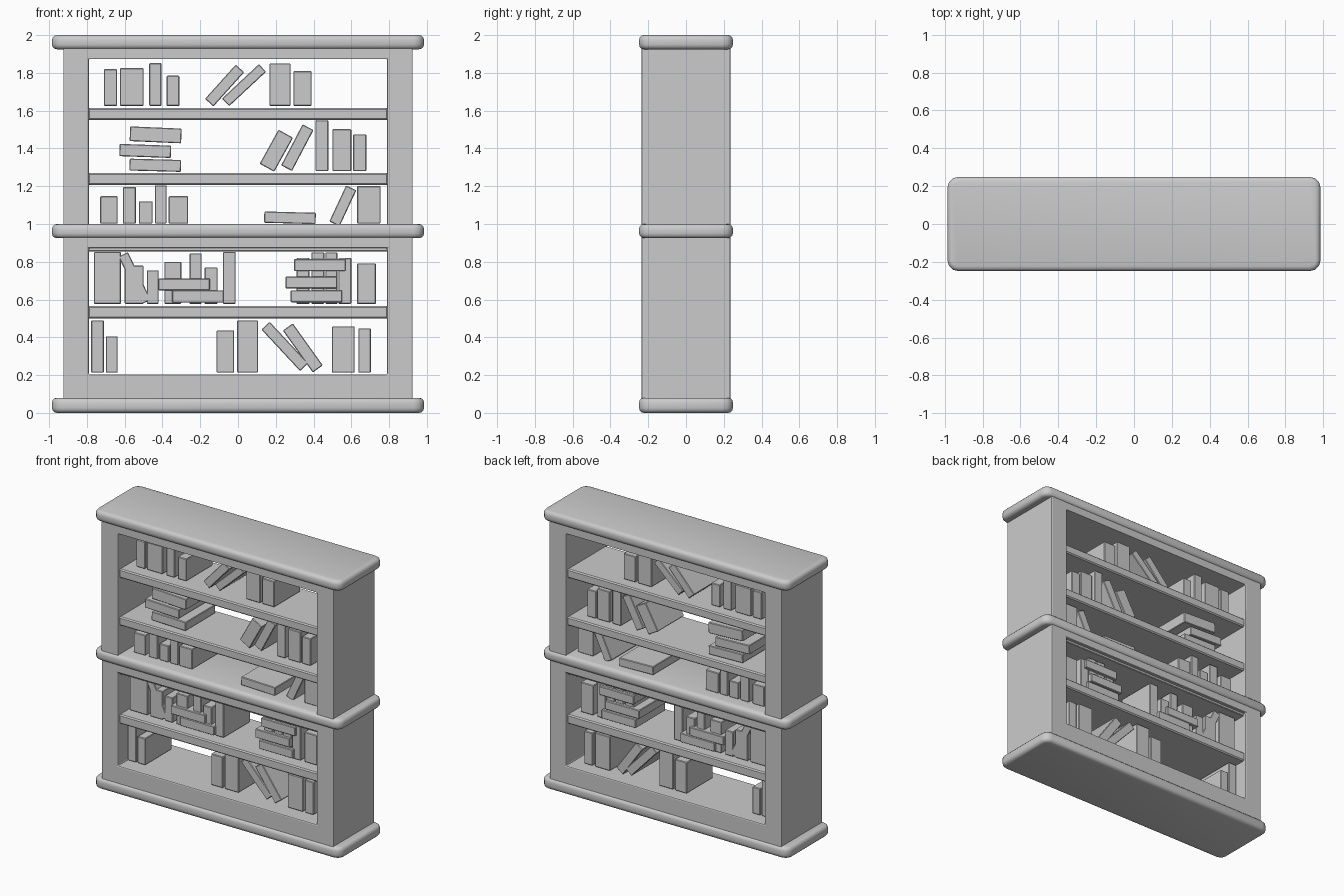
import bpy, bmesh, math
from mathutils import Vector

if "Cube" in bpy.data.objects:
    bpy.data.objects.remove(bpy.data.objects["Cube"])


def finish(name, bm):
    bmesh.ops.recalc_face_normals(bm, faces=bm.faces)
    me = bpy.data.meshes.new(name)
    bm.to_mesh(me)
    bm.free()
    ob = bpy.data.objects.new(name, me)
    bpy.context.collection.objects.link(ob)
    return ob


def bevel_mod(ob, width, segments=1):
    m = ob.modifiers.new("bevel", 'BEVEL')
    m.width, m.segments = width, segments
    m.limit_method = 'ANGLE'
    return ob


def box_bm(sx, sy, sz):
    bm = bmesh.new()
    bmesh.ops.create_cube(bm, size=1)
    bmesh.ops.scale(bm, vec=(sx, sy, sz), verts=bm.verts)
    return bm


def box(name, centre, size, lean=0, bevel=0.004, segments=1):
    ob = finish(name, box_bm(*size))
    ob.location = centre
    ob.rotation_euler[1] = math.radians(lean)
    return bevel_mod(ob, bevel, segments)


def smooth(ob):
    bpy.ops.object.select_all(action='DESELECT')
    ob.select_set(True)
    bpy.context.view_layer.objects.active = ob
    bpy.ops.object.shade_smooth_by_angle(angle=math.radians(35))


# Moulded slab: rounded plan corners, then softened upper and lower rims
def slab(name, z0, z1):
    bm = box_bm(1.97, 0.497, z1 - z0)
    upright = [e for e in bm.edges if abs(e.verts[0].co.z - e.verts[1].co.z) > 0.01]
    bmesh.ops.bevel(bm, geom=upright, offset=0.055, segments=3, profile=0.5, affect='EDGES')
    rim = [e for e in bm.edges if abs(e.verts[0].co.z - e.verts[1].co.z) < 1e-5
           and len(e.link_faces) == 2
           and e.link_faces[0].normal.dot(e.link_faces[1].normal) < 0.5]
    bmesh.ops.bevel(bm, geom=rim, offset=0.026, segments=3, profile=0.5, affect='EDGES')
    ob = finish(name, bm)
    ob.location.z = (z0 + z1) / 2
    smooth(ob)


# Open carcass: a rectangular ring running the full depth
def carcass(name, z0, z1, open0, open1, hx=0.925, ix=0.79, hy=0.235):
    bm = bmesh.new()
    rings = []
    for x, lo, hi, y in ((hx, z0, z1, -hy), (ix, open0, open1, -hy),
                         (ix, open0, open1, hy), (hx, z0, z1, hy)):
        rings.append([bm.verts.new(p) for p in
                      ((-x, y, lo), (x, y, lo), (x, y, hi), (-x, y, hi))])
    for a, b in zip(rings, rings[1:] + rings[:1]):
        for i in range(4):
            j = (i + 1) % 4
            bm.faces.new((a[i], a[j], b[j], b[i]))
    bevel_mod(finish(name, bm), 0.008, 2)


slab("base_slab", 0, 0.08)
slab("middle_slab", 0.925, 1.0)
slab("top_slab", 1.925, 2.0)
carcass("lower_carcass", 0.06, 0.945, 0.203, 0.872)
carcass("upper_carcass", 0.98, 1.945, 0.99, 1.873)

# Shelves
for i, (z0, z1) in enumerate(((0.50, 0.567), (1.207, 1.27), (1.55, 1.614))):
    box(f"shelf_{i}", (0, 0, (z0 + z1) / 2), (1.59, 0.44, z1 - z0), bevel=0.008)
box("lower_ceiling", (0, 0, 0.87), (1.59, 0.43, 0.03))

# Upright books per shelf: (floor height, [(left, right, top)])
upright = [
    (0.213, [(-.777, -.71, .49), (-.70, -.637, .405), (-.114, -.02, .437),
             (-.005, .106, .49), (.497, .618, .458), (.637, .703, .448)]),
    (0.577, [(-.763, -.62, .852), (-.60, -.50, .78), (-.483, -.42, .755),
             (-.39, -.30, .80), (-.256, -.193, .845), (-.177, -.108, .77),
             (-.08, -.012, .852), (.31, .378, .82), (.388, .457, .85),
             (.462, .526, .85), (.531, .60, .82), (.63, .73, .792)]),
    (1.002, [(-.73, -.637, 1.147), (-.61, -.54, 1.195), (-.525, -.452, 1.12),
             (-.44, -.378, 1.205), (-.367, -.264, 1.147), (.63, .755, 1.20)]),
    (1.28, [(.41, .478, 1.55), (.50, .60, 1.502), (.61, .68, 1.475)]),
    (1.625, [(-.71, -.64, 1.82), (-.625, -.50, 1.825), (-.47, -.405, 1.852),
             (-.378, -.31, 1.785), (.166, .278, 1.85), (.293, .39, 1.81)]),
]
for s, (z0, row) in enumerate(upright):
    for i, (a, b, top) in enumerate(row):
        box(f"book_{s}_{i}", ((a + b) / 2, 0.005, (z0 + top) / 2), (b - a, 0.30, top - z0))

# Leaning books: (x, z, thickness, height, lean in degrees)
leaning = [
    (-.071, 1.733, .06, .243, 42), (.032, 1.735, .055, .267, 47),
    (.203, 1.388, .088, .206, 29), (.314, 1.404, .065, .245, 27.7),
    (.555, 1.096, .06, .21, 25), (-.547, .713, .055, .28, -25.6),
    (.248, .352, .06, .30, -43), (.343, .344, .065, .273, -35.5),
]
for i, (x, z, w, h, lean) in enumerate(leaning):
    box(f"leaning_book_{i}", (x, 0.005, z), (w, 0.30, h), lean)

# Lying books: (x, z, thickness, tilt)
lying = [
    (-.438, 1.311, .063, 1.5), (-.491, 1.387, .065, 2), (-.436, 1.472, .078, 2.5),
    (.275, 1.033, .06, 1.5), (-.285, .68, .062, 0), (-.212, .616, .065, 0),
    (.433, .782, .063, 0), (.388, .69, .063, 0), (.415, .617, .063, 0),
]
for i, (x, z, t, tilt) in enumerate(lying):
    box(f"lying_book_{i}", (x, 0.005, z), (0.273, 0.34, t), tilt)
